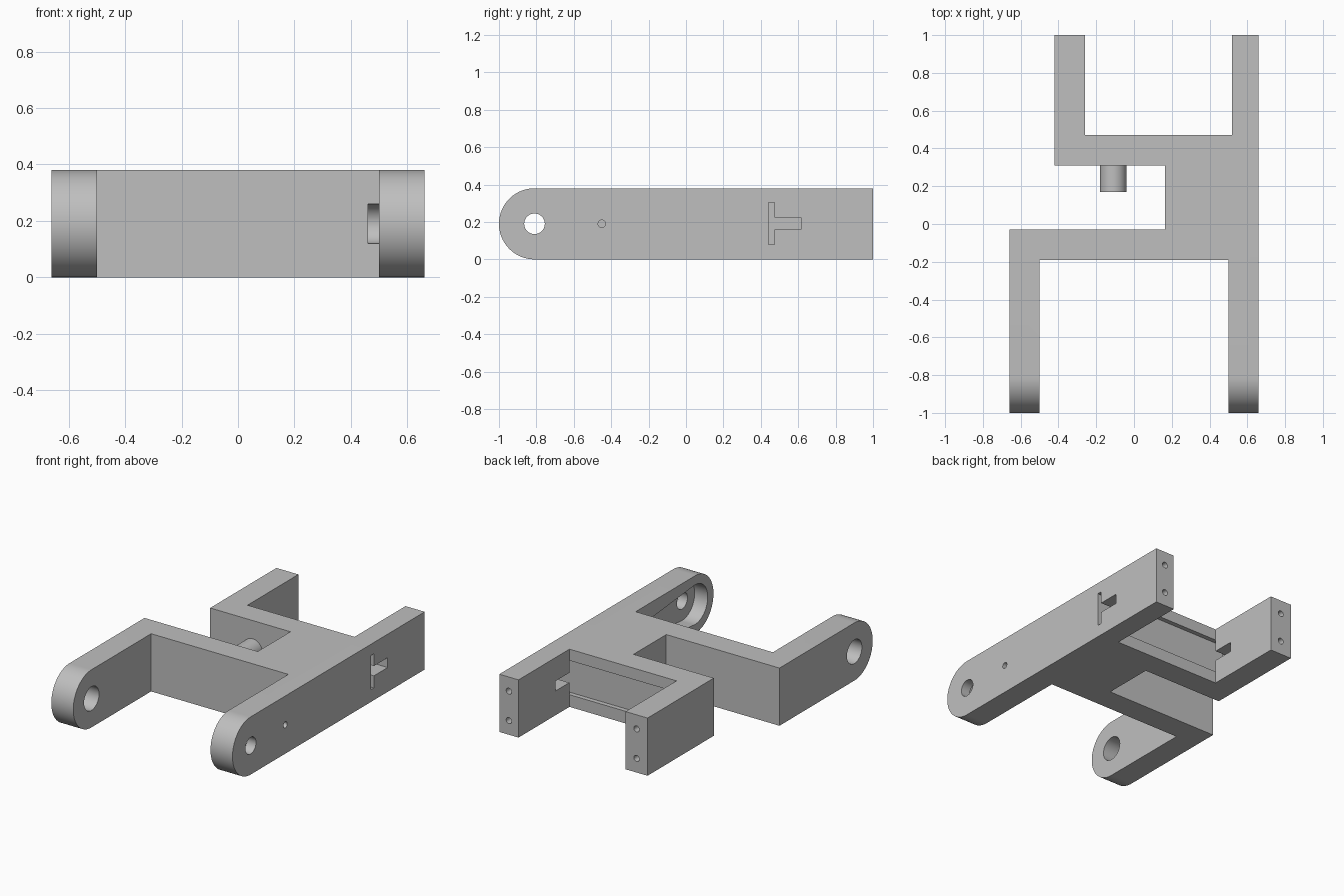
import bpy, bmesh, math
from mathutils import Vector

if "Cube" in bpy.data.objects:
    bpy.data.objects.remove(bpy.data.objects["Cube"], do_unlink=True)

grey = bpy.data.materials.new("plain grey")
grey.use_nodes = True
grey.diffuse_color = (0.52, 0.52, 0.52, 1)
grey.node_tree.nodes["Principled BSDF"].inputs["Base Color"].default_value = (0.52, 0.52, 0.52, 1)

H = 0.38          # height of the frame
MID = H / 2


def prism(name, points, axis, start, end):
    """Extrude a flat outline along x (points are y, z), y (x, z) or z (x, y)."""
    place = {"x": lambda a, b: (start, a, b),
             "y": lambda a, b: (a, start, b),
             "z": lambda a, b: (a, b, start)}[axis]
    shift = Vector([(end - start) * (axis == k) for k in "xyz"])
    bm = bmesh.new()
    face = bm.faces.new([bm.verts.new(place(a, b)) for a, b in points])
    out = bmesh.ops.extrude_face_region(bm, geom=[face])
    bmesh.ops.translate(bm, vec=shift, verts=[v for v in out["geom"] if isinstance(v, bmesh.types.BMVert)])
    bmesh.ops.recalc_face_normals(bm, faces=bm.faces)
    mesh = bpy.data.meshes.new(name)
    bm.to_mesh(mesh)
    bm.free()
    mesh.materials.append(grey)
    obj = bpy.data.objects.new(name, mesh)
    bpy.context.collection.objects.link(obj)
    return obj


def arc(a, b, r, a0=0, a1=360, n=48):
    full = a1 - a0 == 360
    angles = [math.radians(a0 + (a1 - a0) * i / n) for i in range(n if full else n + 1)]
    return [(a + r * math.cos(t), b + r * math.sin(t)) for t in angles]


def rect(a0, a1, b0, b1):
    return [(a0, b0), (a1, b0), (a1, b1), (a0, b1)]


def combine(target, tool, operation="DIFFERENCE"):
    tool.hide_render = True
    mod = target.modifiers.new(operation.title(), "BOOLEAN")
    mod.operation, mod.object, mod.solver = operation, tool, "EXACT"
    bpy.context.view_layer.objects.active = target
    bpy.ops.object.modifier_apply(modifier=mod.name)
    bpy.data.objects.remove(tool, do_unlink=True)


# Frame outline from above: two front arms, a side block, two rear arms
outline = [(-0.66, -1.1), (-0.5, -1.1), (-0.5, -0.19), (0.5, -0.19), (0.5, -1.1), (0.66, -1.1),
           (0.66, 1), (0.52, 1), (0.52, 0.47), (-0.26, 0.47), (-0.26, 1), (-0.42, 1),
           (-0.42, 0.31), (0.165, 0.31), (0.165, -0.03), (-0.66, -0.03)]
frame = prism("frame", outline, "z", 0, H)

# Round the front arm ends
side = arc(-0.81, MID, MID, 90, 270) + [(1.2, 0), (1.2, H)]
combine(frame, prism("side_cutter", side, "x", -1, 1), "INTERSECT")

# Pivot holes in the front arms
combine(frame, prism("pivot_cutter", arc(-0.81, MID, 0.055), "x", 0.45, 0.8))
combine(frame, prism("bearing_cutter", arc(-0.81, MID, 0.078), "x", -0.8, -0.4))

# Tapered lever pocket inside the left front arm, with its screw hole
big, small, reach = 0.13, 0.07, 0.62
tilt = math.degrees(math.acos((big - small) / reach))
pocket = arc(-0.81, MID, big, tilt, 360 - tilt) + arc(-0.81 + reach, MID, small, -tilt, tilt, 24)
combine(frame, prism("pocket_cutter", pocket, "x", 0.46, 0.595))
combine(frame, prism("screw_cutter", arc(-0.45, MID, 0.02, n=24), "x", 0.55, 0.8))

# T-shaped slot running across the rear arms
tee = [(0.44, 0.08), (0.472, 0.08), (0.472, 0.16), (0.615, 0.16),
       (0.615, 0.225), (0.472, 0.225), (0.472, 0.305), (0.44, 0.305)]
combine(frame, prism("slot_cutter", tee, "x", -0.34, 0.8))

# Screw holes in the rear arm ends
for x in (-0.34, 0.59):
    for z in (0.093, 0.287):
        combine(frame, prism("end_cutter", arc(x, z, 0.02, n=24), "y", 0.75, 1.1))

# Round peg on the rear bar
peg = prism("peg", arc(-0.11, MID, 0.07), "y", 0.17, 0.312)

for obj in (frame, peg):
    bpy.ops.object.select_all(action="DESELECT")
    obj.select_set(True)
    bpy.context.view_layer.objects.active = obj
    bpy.ops.object.shade_smooth_by_angle(angle=math.radians(30))
